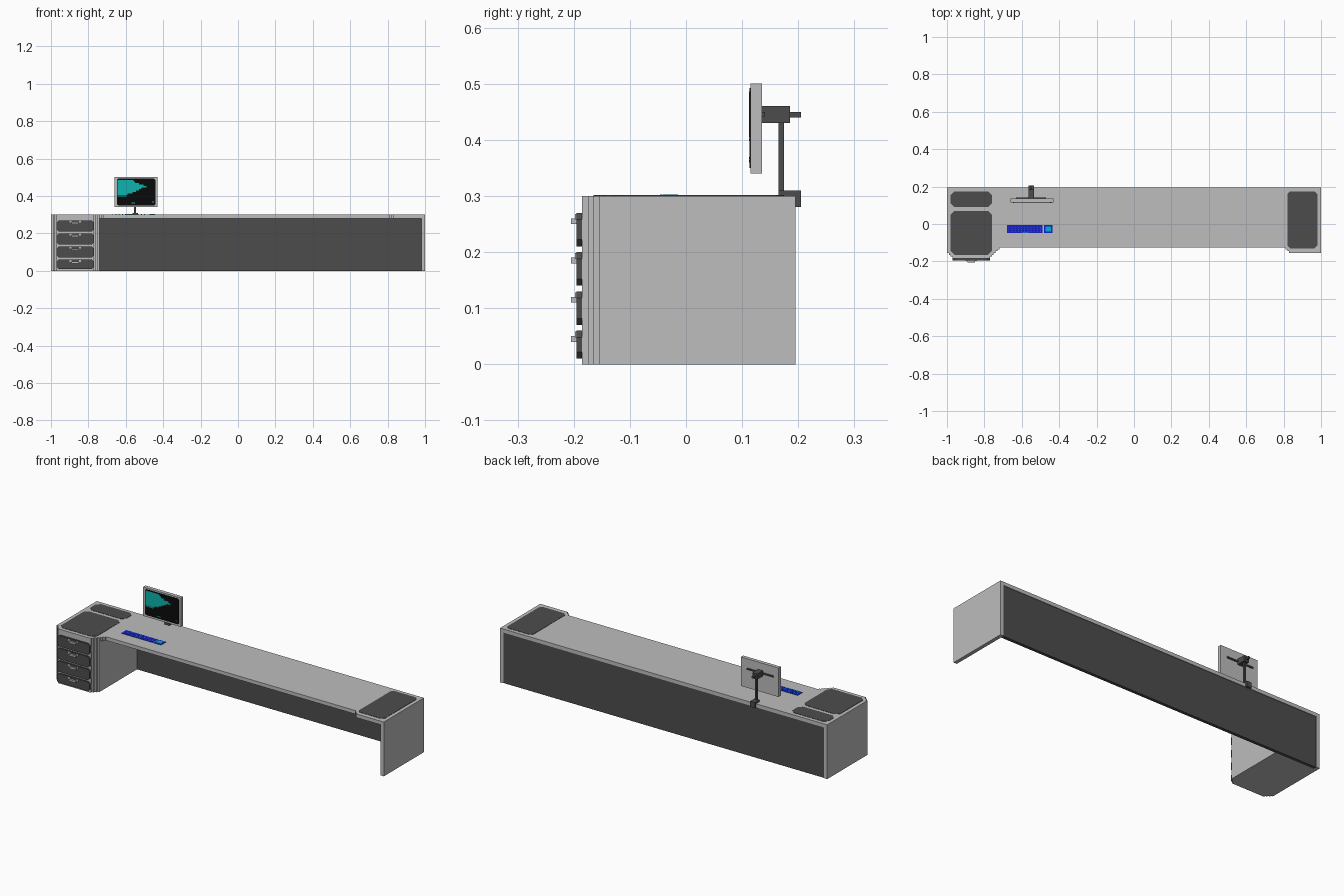
import bpy, bmesh

cube = bpy.data.objects.get("Cube")
if cube:
    bpy.data.objects.remove(cube)


def material(name, rgb):
    m = bpy.data.materials.new(name)
    m.use_nodes = True
    col = (*rgb, 1.0)
    m.diffuse_color = col
    bsdf = next(n for n in m.node_tree.nodes if n.type == 'BSDF_PRINCIPLED')
    bsdf.inputs["Base Color"].default_value = col
    bsdf.inputs["Roughness"].default_value = 0.8
    return m


GREY = material("light grey", (0.51, 0.51, 0.51))
DARK = material("dark grey", (0.073, 0.073, 0.073))
BLACK = material("screen black", (0.003, 0.003, 0.003))
TEAL = material("screen teal", (0.005, 0.45, 0.42))
BLUE = material("key blue", (0.008, 0.015, 0.55))
CYAN = material("key cyan", (0.0, 0.42, 0.75))


def finish(name, bm, mat):
    bmesh.ops.recalc_face_normals(bm, faces=bm.faces)
    me = bpy.data.meshes.new(name)
    bm.to_mesh(me)
    bm.free()
    me.materials.append(mat)
    ob = bpy.data.objects.new(name, me)
    bpy.context.collection.objects.link(ob)
    return ob


def boxes(name, specs, mat):
    """One object made of boxes given as (x0, x1, y0, y1, z0, z1)."""
    bm = bmesh.new()
    for x0, x1, y0, y1, z0, z1 in specs:
        vs = bmesh.ops.create_cube(bm, size=1)["verts"]
        for v in vs:
            v.co.x = x0 if v.co.x < 0 else x1
            v.co.y = y0 if v.co.y < 0 else y1
            v.co.z = z0 if v.co.z < 0 else z1
    return finish(name, bm, mat)


def prism(name, outline, lo, hi, mat, axis="z"):
    """Extrude a 2D outline along z (outline in x, y) or y (outline in x, z)."""
    put = (lambda a, b, h: (a, b, h)) if axis == "z" else (lambda a, b, h: (a, h, b))
    bm = bmesh.new()
    face = bm.faces.new([bm.verts.new(put(a, b, lo)) for a, b in outline])
    new = bmesh.ops.extrude_face_region(bm, geom=[face])["geom"]
    shift = put(0, 0, hi - lo)
    bmesh.ops.translate(bm, vec=shift, verts=[g for g in new if isinstance(g, bmesh.types.BMVert)])
    return finish(name, bm, mat)


def clipped(x0, x1, y0, y1, c):
    """Rectangle outline with cut corners."""
    return [(x0 + c, y0), (x1 - c, y0), (x1, y0 + c), (x1, y1 - c),
            (x1 - c, y1), (x0 + c, y1), (x0, y1 - c), (x0, y0 + c)]


def stairs(x, y, dx, dy, n, x_first):
    """Stepped corner: n pairs of moves from (x, y), start point included."""
    pts = [(x, y)]
    for _ in range(n):
        for move_x in (x_first, not x_first):
            x, y = (x + dx, y) if move_x else (x, y + dy)
            pts.append((x, y))
    return pts


S = 0.01
BACK = 0.195
corner_l = stairs(-1, -0.155, S, -S, 3, True)
corner_r = stairs(-0.77, -0.185, S, S, 3, False)

# Worktop with stepped front edge
top_outline = ([(-1, BACK)] + corner_l + stairs(-0.77, -0.185, S, S, 6, False)
               + stairs(0.80, -0.125, S, -S, 3, True) + [(1, -0.155), (1, BACK)])
prism("worktop", top_outline, 0.28, 0.30, GREY)

# Drawer cabinet, side panels and back panel
prism("drawer_cabinet", [(-1, 0.175)] + corner_l + corner_r + [(-0.74, 0.175)], 0, 0.28, GREY)
boxes("side_panel_right", [(-1, -0.98, 0.175, BACK, 0, 0.28)], GREY)
boxes("side_panel_left", [(0.98, 1, -0.155, BACK, 0, 0.28)], GREY)
boxes("back_panel", [(-0.98, 0.98, 0.175, 0.192, 0, 0.28)], DARK)

# Dark desk mats
prism("mat_right_front", clipped(-0.98, -0.76, -0.165, 0.07, 0.02), 0.299, 0.3015, DARK)
prism("mat_right_back", clipped(-0.98, -0.76, 0.09, 0.175, 0.02), 0.299, 0.3015, DARK)
prism("mat_left", clipped(0.82, 0.98, -0.13, 0.175, 0.015), 0.299, 0.3015, DARK)

# Drawers with small stepped handles
for i, (z0, z1) in enumerate([(0.01, 0.06), (0.07, 0.13), (0.14, 0.20), (0.21, 0.27)], 1):
    prism(f"drawer_front_{i}", clipped(-0.97, -0.77, z0, z1, 0.012), -0.195, -0.185, DARK, "y")
    h = 0.04 + 0.07 * (i - 1)
    boxes(f"drawer_handle_{i}", [(-0.89, -0.85, -0.205, -0.195, h, h + 0.01),
                                 (-0.90, -0.89, -0.198, -0.195, h + 0.008, h + 0.018),
                                 (-0.85, -0.84, -0.198, -0.195, h + 0.008, h + 0.018)], GREY)

# Monitor with screen picture
boxes("monitor_case", [(-0.66, -0.43, 0.115, 0.135, 0.34, 0.50)], GREY)
prism("monitor_screen", clipped(-0.648, -0.442, 0.35, 0.492, 0.006), 0.1135, 0.116, BLACK, "y")
row_ends = [-0.59, -0.565, -0.545, -0.53, -0.515, -0.49, -0.505, -0.53, -0.55, -0.56]
rows = [(-0.645, e, 0.1125, 0.114, 0.404 + i * 0.0082, 0.404 + (i + 1) * 0.0082)
        for i, e in enumerate(row_ends)]
rows = [(x0, x1, a, b, z0, z1) for x0, x1, a, b, z0, z1 in rows]
rows += [(-0.645, -0.595, 0.1125, 0.114, 0.398, 0.402), (-0.46, -0.45, 0.1125, 0.114, 0.365, 0.369),
         (-0.57, -0.55, 0.1125, 0.114, 0.36, 0.364)]
boxes("screen_picture", rows, TEAL)

# Monitor arm
CX = -0.55
boxes("monitor_arm", [
    (CX - 0.015, CX + 0.015, 0.165, 0.195, 0.30, 0.31),     # foot
    (CX - 0.015, CX + 0.015, 0.195, 0.205, 0.28, 0.31),     # clamp
    (CX - 0.005, CX + 0.005, 0.165, 0.175, 0.31, 0.435),    # pole
    (CX - 0.015, CX + 0.015, 0.135, 0.185, 0.43, 0.46),     # head
    (CX - 0.005, CX + 0.005, 0.185, 0.205, 0.44, 0.45),     # knob
    (CX - 0.08, CX + 0.08, 0.135, 0.141, 0.442, 0.45),      # crossbar
], DARK)

# Keyboard: two blue pads with cyan keys
boxes("keyboard", [(-0.68, -0.49, -0.048, -0.005, 0.299, 0.302),
                   (-0.482, -0.437, -0.048, -0.005, 0.299, 0.302)], BLUE)
keys = [(-0.672 + c * 0.017, -0.667 + c * 0.017, -0.042 + r * 0.012, -0.039 + r * 0.012, 0.3015, 0.303)
        for c in range(11) for r in range(3)]
keys += [(-0.60, -0.565, -0.046, -0.043, 0.3015, 0.303), (-0.474, -0.445, -0.040, -0.014, 0.3015, 0.303)]
boxes("keyboard_keys", keys, CYAN)
